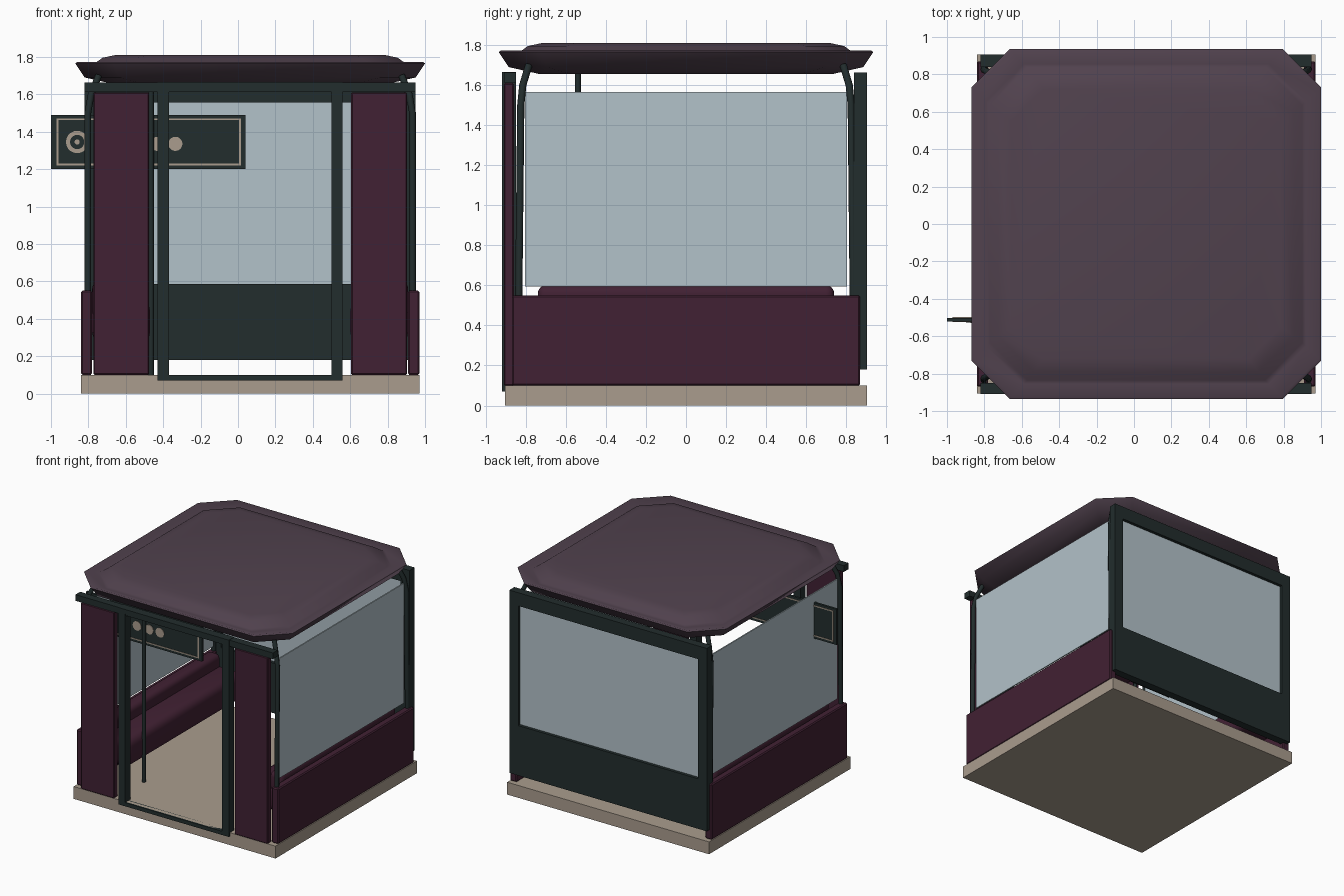
import bpy, bmesh, math
from mathutils import Vector

if "Cube" in bpy.data.objects:
    bpy.data.objects.remove(bpy.data.objects["Cube"], do_unlink=True)

CX = 0.065  # cabin centre line


def material(name, rgb):
    m = bpy.data.materials.new(name)
    m.use_nodes = True
    color = (*rgb, 1)
    m.diffuse_color = color
    m.node_tree.nodes["Principled BSDF"].inputs["Base Color"].default_value = color
    return m


PLUM = material("plum", (0.053, 0.015, 0.033))
GREEN = material("dark green", (0.016, 0.026, 0.026))
BEIGE = material("beige", (0.40, 0.335, 0.27))
GLASS = material("pale glass", (0.45, 0.54, 0.585))
ROOF = material("grey plum", (0.082, 0.054, 0.076))


def finish(name, bm, mat, smooth=None):
    bmesh.ops.recalc_face_normals(bm, faces=bm.faces)
    me = bpy.data.meshes.new(name)
    bm.to_mesh(me)
    bm.free()
    ob = bpy.data.objects.new(name, me)
    bpy.context.collection.objects.link(ob)
    me.materials.append(mat)
    if smooth:
        bpy.ops.object.select_all(action='DESELECT')
        ob.select_set(True)
        bpy.context.view_layer.objects.active = ob
        bpy.ops.object.shade_smooth_by_angle(angle=math.radians(smooth))
    return ob


def box(name, xs, ys, zs, mat, bevel=0, segments=1):
    bm = bmesh.new()
    bmesh.ops.create_cube(bm, size=1)
    for v in bm.verts:
        v.co = Vector([(r[0] + r[1]) / 2 + c * (r[1] - r[0])
                       for r, c in zip((xs, ys, zs), v.co)])
    if bevel:
        bmesh.ops.bevel(bm, geom=bm.edges[:], offset=bevel, segments=segments,
                        profile=0.5, affect='EDGES')
    return finish(name, bm, mat, 40 if segments > 1 else None)


def pair(name, xs, ys, zs, mat, **kw):
    """Box given by distances from the centre line, built on both sides."""
    box("left_" + name, (CX + xs[0], CX + xs[1]), ys, zs, mat, **kw)
    box("right_" + name, (CX - xs[1], CX - xs[0]), ys, zs, mat, **kw)


def tube(name, points, radius, mat):
    cu = bpy.data.curves.new(name, 'CURVE')
    cu.dimensions = '3D'
    cu.bevel_depth = radius
    cu.bevel_resolution = 2
    cu.use_fill_caps = True
    sp = cu.splines.new('POLY')
    sp.points.add(len(points) - 1)
    for p, co in zip(sp.points, points):
        p.co = (*co, 1)
    ob = bpy.data.objects.new(name, cu)
    bpy.context.collection.objects.link(ob)
    cu.materials.append(mat)


def disc(name, x, y, z, radius, mat):
    bm = bmesh.new()
    bmesh.ops.create_cone(bm, cap_ends=True, segments=20, radius1=radius,
                          radius2=radius, depth=0.004)
    for v in bm.verts:
        v.co = (x + v.co.x, y + v.co.z, z + v.co.y)
    finish(name, bm, mat)


# Floor slab
box("floor", (-0.84, 0.97), (-0.905, 0.905), (0, 0.1), BEIGE)

# Side walls and windows
pair("side_wall", (0.845, 0.905), (-0.87, 0.87), (0.1, 0.55), PLUM, bevel=0.008)
pair("side_window", (0.85, 0.86), (-0.805, 0.805), (0.595, 1.565), GLASS)

# Benches
pair("bench_seat", (0.535, 0.845), (-0.74, 0.76), (0.27, 0.5), PLUM, bevel=0.06, segments=4)
pair("bench_back", (0.73, 0.845), (-0.74, 0.74), (0.4, 0.6), PLUM, bevel=0.04, segments=4)

# Front columns and beam
pair("front_column", (0.54, 0.838), (-0.91, -0.86), (0.1, 1.61), PLUM, bevel=0.006)
box("front_beam", (CX - 0.885, CX + 0.885), (-0.91, -0.85), (1.612, 1.662), GREEN)

# Door frame
pair("door_post", (0.435, 0.495), (-0.918, -0.85), (0.07, 1.665), GREEN)
box("door_sill", (CX - 0.435, CX + 0.435), (-0.918, -0.87), (0.07, 0.1), GREEN)
box("door_head", (CX - 0.435, CX + 0.435), (-0.918, -0.85), (1.63, 1.665), GREEN)

# Back wall with framed window
pair("back_post", (0.805, 0.885), (0.84, 0.905), (0.18, 1.662), GREEN)
box("back_panel", (CX - 0.805, CX + 0.805), (0.84, 0.905), (0.18, 0.585), GREEN)
box("back_head", (CX - 0.805, CX + 0.805), (0.84, 0.905), (1.555, 1.662), GREEN)
box("back_window", (CX - 0.805, CX + 0.805), (0.865, 0.88), (0.585, 1.555), GLASS)

# Bent roof supports at the corners
for sx, side in ((1, "left"), (-1, "right")):
    for sy, end in ((-1, "front"), (1, "back")):
        path = [(0.868, 0.84, 0.1), (0.868, 0.825, 1.5),
                (0.85, 0.815, 1.6), (0.81, 0.785, 1.7)]
        tube(f"{end}_{side}_roof_support",
             [(CX + sx * x, sy * y, z) for x, y, z in path], 0.018, GREEN)

# Roof: stacked chamfered squares forming an upturned rim and a cushioned top
bm = bmesh.new()
rings = []
for half, cut, z in ((0.73, 0.16, 1.655), (0.885, 0.19, 1.69), (0.935, 0.205, 1.765),
                     (0.925, 0.205, 1.772), (0.855, 0.2, 1.752), (0.835, 0.2, 1.762),
                     (0.79, 0.19, 1.795), (0.72, 0.17, 1.81)):
    k = half - cut
    outline = [(half, -k), (half, k), (k, half), (-k, half),
               (-half, k), (-half, -k), (-k, -half), (k, -half)]
    rings.append([bm.verts.new((CX + x, y, z)) for x, y in outline])
for low, high in zip(rings, rings[1:]):
    for i in range(8):
        j = (i + 1) % 8
        bm.faces.new((low[i], low[j], high[j], high[i]))
bm.faces.new(rings[0])
bm.faces.new(rings[-1])
finish("roof", bm, ROOF, 42)

# Grab pole
tube("grab_pole", [(-0.465, -0.54, 0.1), (-0.465, -0.54, 1.66)], 0.015, GREEN)

# Hanging board with border lines and round ornaments
box("board", (-1, 0.04), (-0.52, -0.502), (1.2, 1.49), GREEN)
for side, y in (("front", -0.522), ("back", -0.5)):
    ys = (y - 0.002, y + 0.002)
    for tag, z in (("lower", 1.22), ("upper", 1.462)):
        box(f"{side}_{tag}_border", (-0.97, 0.015), ys, (z, z + 0.009), BEIGE)
    for tag, x in (("outer", -0.97), ("inner", 0.006)):
        box(f"{side}_{tag}_border", (x, x + 0.009), ys, (1.22, 1.471), BEIGE)
disc("board_rosette", -0.86, -0.522, 1.345, 0.06, BEIGE)
disc("rosette_ring", -0.86, -0.524, 1.345, 0.038, GREEN)
disc("rosette_centre", -0.86, -0.526, 1.345, 0.014, BEIGE)
for i, x in enumerate((-0.54, -0.43, -0.335)):
    disc(f"board_dot_{i + 1}", x, -0.522, 1.335, 0.038, BEIGE)
